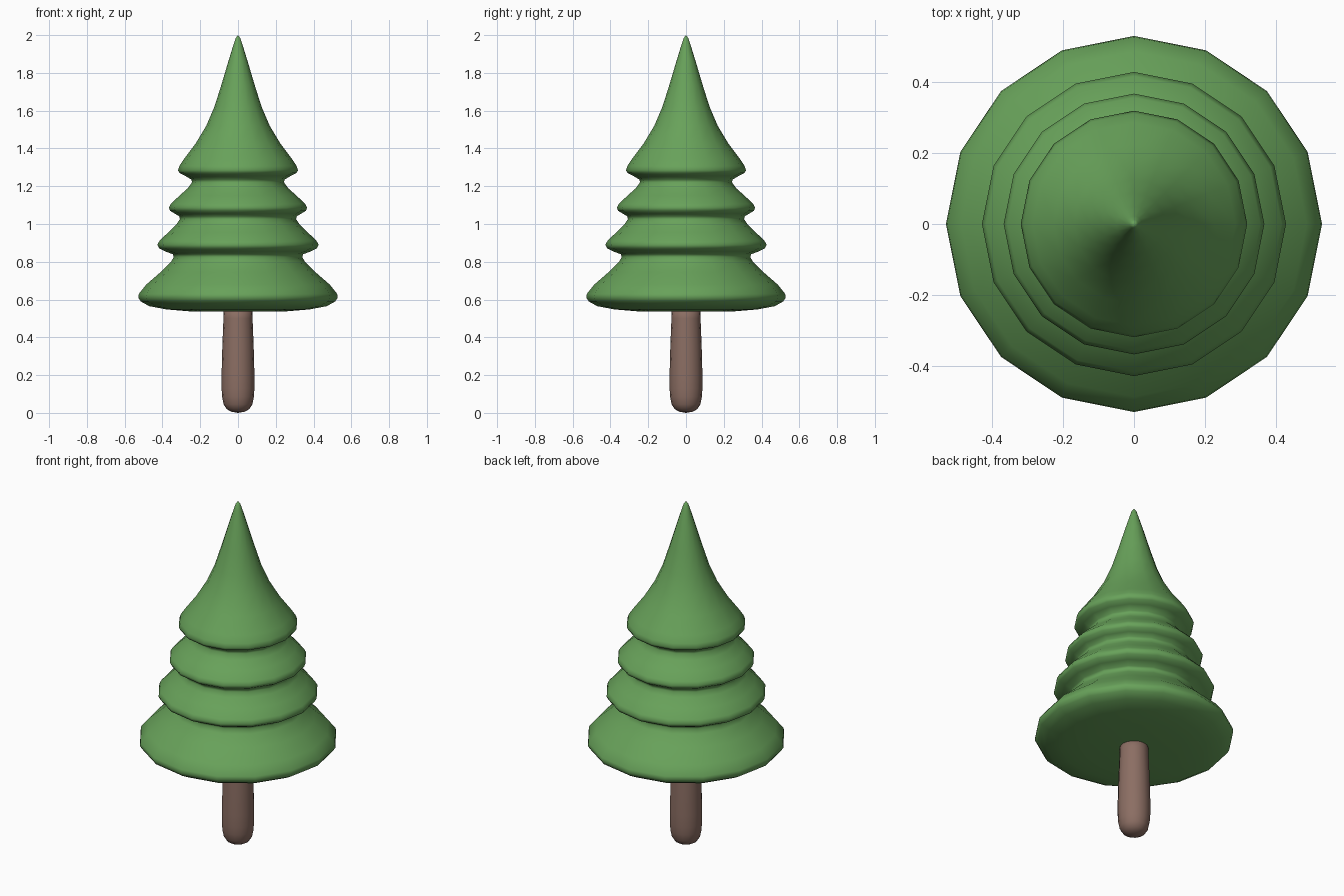
import bpy, bmesh, math


def material(name, rgb):
    m = bpy.data.materials.new(name)
    m.diffuse_color = (*rgb, 1.0)
    return m


def lathe(name, profile, sides, mat):
    """Spin a bottom-to-top (radius, z) profile; ends with radius 0 become poles."""
    bm = bmesh.new()
    rings = []
    for r, z in profile:
        if r == 0:
            rings.append([bm.verts.new((0, 0, z))] * sides)
        else:
            rings.append([bm.verts.new((r * math.cos(math.tau * i / sides),
                                        r * math.sin(math.tau * i / sides), z))
                          for i in range(sides)])
    for lo, hi in zip(rings, rings[1:]):
        for i in range(sides):
            j = (i + 1) % sides
            bm.faces.new(list(dict.fromkeys((lo[i], lo[j], hi[j], hi[i]))))
    bmesh.ops.recalc_face_normals(bm, faces=bm.faces)
    for f in bm.faces:
        f.smooth = True
    mesh = bpy.data.meshes.new(name)
    bm.to_mesh(mesh)
    bm.free()
    mesh.materials.append(mat)
    obj = bpy.data.objects.new(name, mesh)
    bpy.context.collection.objects.link(obj)
    return obj


green = material("leaf green", (0.138, 0.36, 0.102))
brown = material("bark brown", (0.26, 0.156, 0.125))

# Tiered foliage: four flared skirts ending in a pointed tip
lathe("foliage", [
    (0, 0.535), (0.25, 0.537), (0.38, 0.548), (0.47, 0.565), (0.515, 0.59),
    (0.528, 0.61), (0.525, 0.63), (0.485, 0.68), (0.41, 0.745), (0.355, 0.80),
    (0.34, 0.825), (0.345, 0.84), (0.385, 0.855), (0.418, 0.872),
    (0.427, 0.89), (0.415, 0.912), (0.37, 0.955), (0.325, 1.00),
    (0.308, 1.025), (0.31, 1.04), (0.335, 1.055), (0.36, 1.07),
    (0.366, 1.087), (0.355, 1.107), (0.31, 1.15), (0.265, 1.19),
    (0.244, 1.22), (0.246, 1.235), (0.28, 1.255), (0.31, 1.27),
    (0.318, 1.285), (0.31, 1.308), (0.285, 1.345), (0.225, 1.425),
    (0.168, 1.52), (0.125, 1.62), (0.087, 1.74), (0.05, 1.865),
    (0.022, 1.955), (0.012, 1.985), (0, 2.0)], 16, green)

# Trunk with a rounded foot
lathe("trunk", [
    (0, 0.0), (0.035, 0.006), (0.06, 0.02), (0.076, 0.045), (0.084, 0.085),
    (0.087, 0.13), (0.087, 0.2), (0.083, 0.35), (0.077, 0.5), (0.075, 0.56),
    (0, 0.565)], 16, brown)
